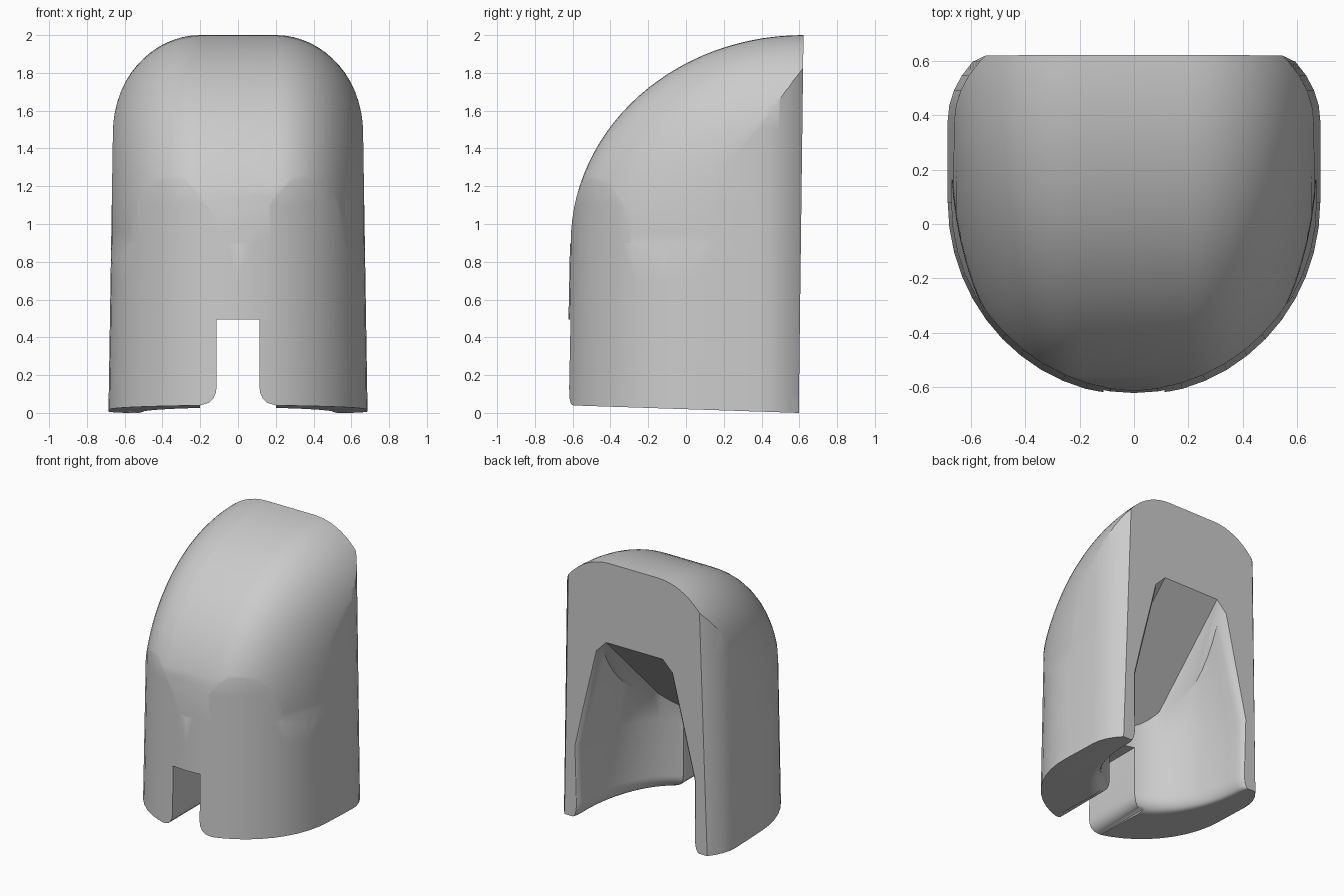
import bpy, bmesh
from math import sin, cos, pi, radians
from mathutils import Vector

cube = bpy.data.objects.get("Cube")
if cube:
    bpy.data.objects.remove(cube)


def loft(name, rings, cuts=()):
    """Closed solid skinned through rings; cuts are (point, normal) planes that trim it."""
    bm = bmesh.new()
    loops = [[bm.verts.new(p) for p in ring] for ring in rings]
    n = len(loops[0])
    for a, b in zip(loops, loops[1:]):
        for i in range(n):
            j = (i + 1) % n
            bm.faces.new((a[i], a[j], b[j], b[i]))
    bm.faces.new(loops[0][::-1])
    bm.faces.new(loops[-1])
    for point, normal in cuts:
        geom = bm.verts[:] + bm.edges[:] + bm.faces[:]
        bmesh.ops.bisect_plane(bm, geom=geom, plane_co=point, plane_no=normal, clear_outer=True)
        bmesh.ops.holes_fill(bm, edges=[e for e in bm.edges if e.is_boundary])
    bmesh.ops.recalc_face_normals(bm, faces=bm.faces)
    mesh = bpy.data.meshes.new(name)
    bm.to_mesh(mesh)
    bm.free()
    obj = bpy.data.objects.new(name, mesh)
    bpy.context.collection.objects.link(obj)
    return obj


def combine(target, tool, operation):
    """Apply a boolean and throw the tool away."""
    mod = target.modifiers.new(operation.title(), 'BOOLEAN')
    mod.operation, mod.solver, mod.object = operation, 'EXACT', tool
    bpy.context.view_layer.objects.active = target
    bpy.ops.object.modifier_apply(modifier=mod.name)
    bpy.data.objects.remove(tool)


# Outer wall: tapered oval, trimmed by the flat back and the sloping base
def wall_ring(z):
    w, front = 0.686 - 0.016 * z, 0.712 - 0.02 * z
    steps = [pi * i / 24 for i in range(25)]
    back = [Vector((w * cos(a), 0.38 + 0.435 * sin(a), z)) for a in steps]
    return back + [Vector((-w * cos(a), 0.08 - front * sin(a), z)) for a in steps]


back_plane = (Vector((0, 0.597, 0)), Vector((0, 1, -0.0125)))
base_plane = (Vector((0, 0.597, 0)), Vector((0, -0.033, -1)))
body = loft("hood_body", [wall_ring(-0.1 + 0.2 * i) for i in range(12)], (back_plane, base_plane))


# Dome: an arch swept along a quarter ellipse, flared low down to clear the wall
def dome_slice(side, u):
    x = side * (0.2 + 0.475 * sin(u))
    drop = 0.55 * (1 - cos(u))
    ry, rz = 1.23 - drop * 1.6, 1.1 - drop
    arc = [Vector((x, 0.62 - ry * cos(t), 0.9 + rz * sin(t)))
           for t in (pi / 2 * i / 28 for i in range(29))]
    return [Vector((x * 1.15, 0.1 - ry, -0.2))] + arc + [
        Vector((x, 1, 0.9 + rz)), Vector((x * 1.15, 1, -0.2))]


angles = [pi / 2 * i / 16 for i in range(17)]
dome = loft("dome_tool", [dome_slice(-1, u) for u in reversed(angles)]
            + [dome_slice(1, u) for u in angles])
combine(body, dome, 'INTERSECT')


# Cavity: round niche with a filleted mouth, narrowing to a sloping ceiling
def cavity_ring(z, w, depth, flare):
    arc = [(w * cos(a), 0.53 - (depth - 0.09) * sin(a))
           for a in (pi * i / 28 for i in range(29))]
    right = [(w + flare * 1.3, 0.9), (w + flare, 0.615), (w + flare * 0.45, 0.597), (w + flare * 0.12, 0.565)]
    left = [(-x, y) for x, y in reversed(right)]
    return [Vector((x, y, z + 0.033 * (0.597 - y))) for x, y in right + arc + left]


fillet = [(-0.1, 0.11)] + [(0.11 * (1 - cos(a)), 0.11 * (1 - sin(a)))
                           for a in (pi / 2 * i / 7 for i in range(8))]
rings = [cavity_ring(z, 0.47 + r * 0.4, 0.77 + r, 0.05 - r * 0.2) for z, r in fillet]
rings += [cavity_ring(0.54, 0.47, 0.77, 0.05), cavity_ring(1.5, 0.24, 0.64, 0.03)]
ceiling = [(Vector((0, 0.62, 1.4)), Vector((0, -1, 1)))]
ceiling += [(Vector((s * 0.235, 0.62, 1.4)), Vector((s, -1, 1))) for s in (-1, 1)]
combine(body, loft("cavity_tool", rings, ceiling), 'DIFFERENCE')

# Front slot with rounded lower corners
half = [(0.113, 0.495), (0.113, 0.14), (0.118, 0.105), (0.132, 0.075), (0.155, 0.053), (0.2, 0.04), (0.2, -0.1)]
outline = half + [(-x, z) for x, z in reversed(half)]
slot = loft("slot_tool", [[Vector((x, y, z)) for x, z in outline] for y in (-0.9, 0.1)])
combine(body, slot, 'DIFFERENCE')

# Finish
grey = bpy.data.materials.new("plain_grey")
grey.use_nodes = True
colour = (0.6, 0.6, 0.6, 1)
grey.diffuse_color = colour
grey.node_tree.nodes["Principled BSDF"].inputs["Base Color"].default_value = colour
body.data.materials.clear()
body.data.materials.append(grey)
for face in body.data.polygons:
    face.material_index = 0
bpy.ops.object.select_all(action='DESELECT')
body.select_set(True)
bpy.context.view_layer.objects.active = body
bpy.ops.object.shade_smooth_by_angle(angle=radians(30))
